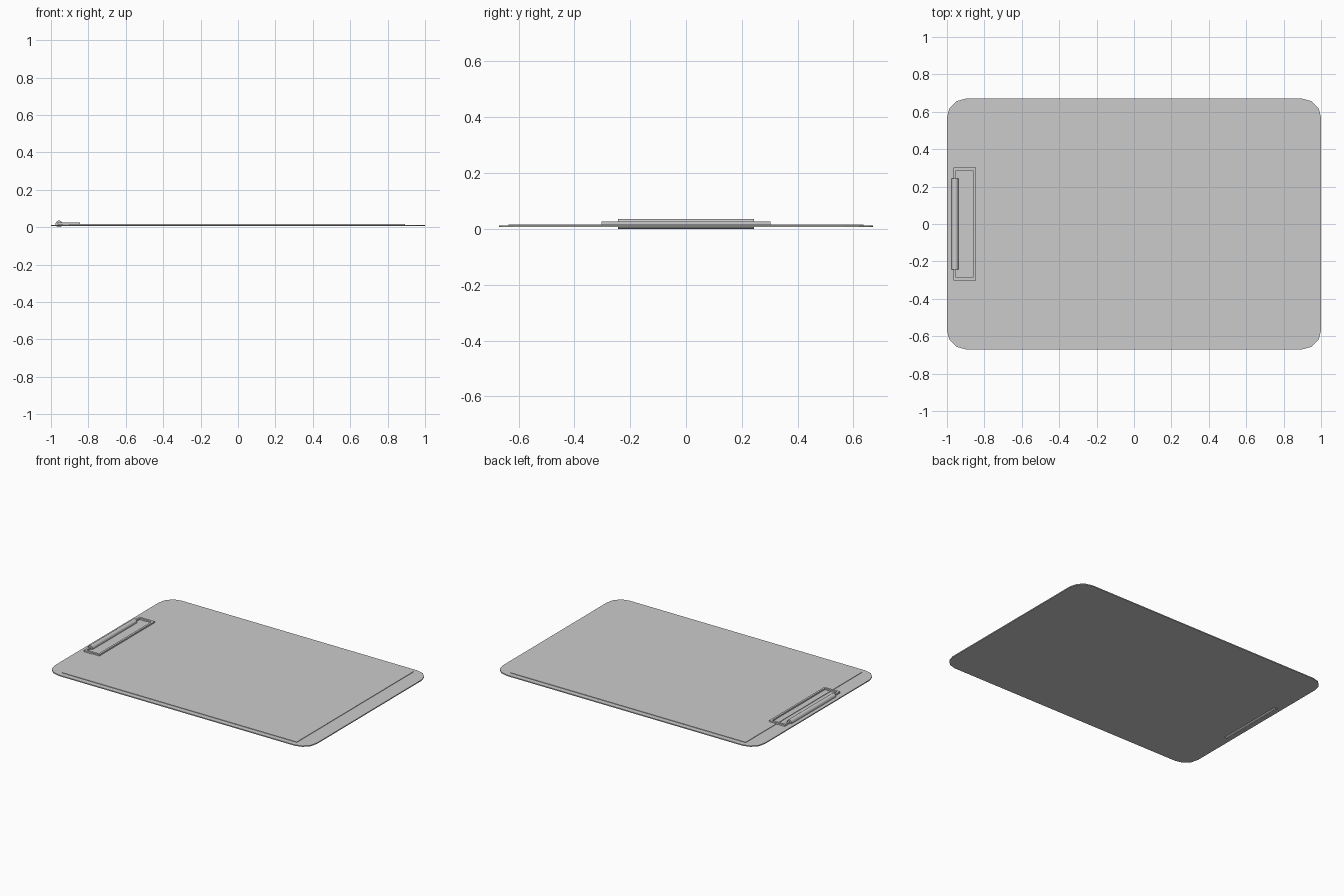
import bpy, bmesh
from math import sin, cos, pi

if "Cube" in bpy.data.objects:
    bpy.data.objects.remove(bpy.data.objects["Cube"])


def prism(name, outline, z0, z1):
    """Extrude a closed xy outline between two heights."""
    bm = bmesh.new()
    face = bm.faces.new([bm.verts.new((x, y, z0)) for x, y in outline])
    ext = bmesh.ops.extrude_face_region(bm, geom=[face])
    bmesh.ops.translate(bm, vec=(0, 0, z1 - z0),
                        verts=[v for v in ext["geom"] if isinstance(v, bmesh.types.BMVert)])
    bmesh.ops.recalc_face_normals(bm, faces=bm.faces)
    return finish(name, bm)


def finish(name, bm):
    mesh = bpy.data.meshes.new(name)
    bm.to_mesh(mesh)
    bm.free()
    obj = bpy.data.objects.new(name, mesh)
    bpy.context.collection.objects.link(obj)
    return obj


def rounded_rect(hx, hy, r, steps):
    pts = []
    for q, (sx, sy) in enumerate([(1, 1), (-1, 1), (-1, -1), (1, -1)]):
        for i in range(steps + 1):
            a = (q + i / steps) * pi / 2
            pts.append((sx * (hx - r) + r * cos(a), sy * (hy - r) + r * sin(a)))
    return pts


def rect(x0, x1, hy):
    return [(x0, -hy), (x1, -hy), (x1, hy), (x0, hy)]


# Backing board with faceted round corners
prism("board", rounded_rect(1.0, 0.67, 0.1, 3), 0.006, 0.013)

# Sheet of paper
prism("paper", rect(-0.9, 0.893, 0.635), 0.013, 0.0165)

# Clip: open rectangular frame passing through the hinge
bm = bmesh.new()
rings = []
for z in (0.015, 0.026):
    for pts in (rect(-0.965, -0.846, 0.302), rect(-0.951, -0.860, 0.287)):
        rings.append([bm.verts.new((x, y, z)) for x, y in pts])
lo_out, lo_in, hi_out, hi_in = rings
for a, b in ((lo_out, lo_in), (lo_in, hi_in), (hi_in, hi_out), (hi_out, lo_out)):
    for i in range(4):
        j = (i + 1) % 4
        bm.faces.new((a[i], a[j], b[j], b[i]))
bmesh.ops.recalc_face_normals(bm, faces=bm.faces)
finish("clip_frame", bm)

# Hinge barrel along the short edge
bpy.ops.mesh.primitive_cylinder_add(vertices=24, radius=0.018, depth=0.486,
                                    location=(-0.957, 0, 0.018), rotation=(pi / 2, 0, 0))
bpy.context.object.name = "hinge_barrel"
bpy.ops.object.shade_smooth_by_angle()
